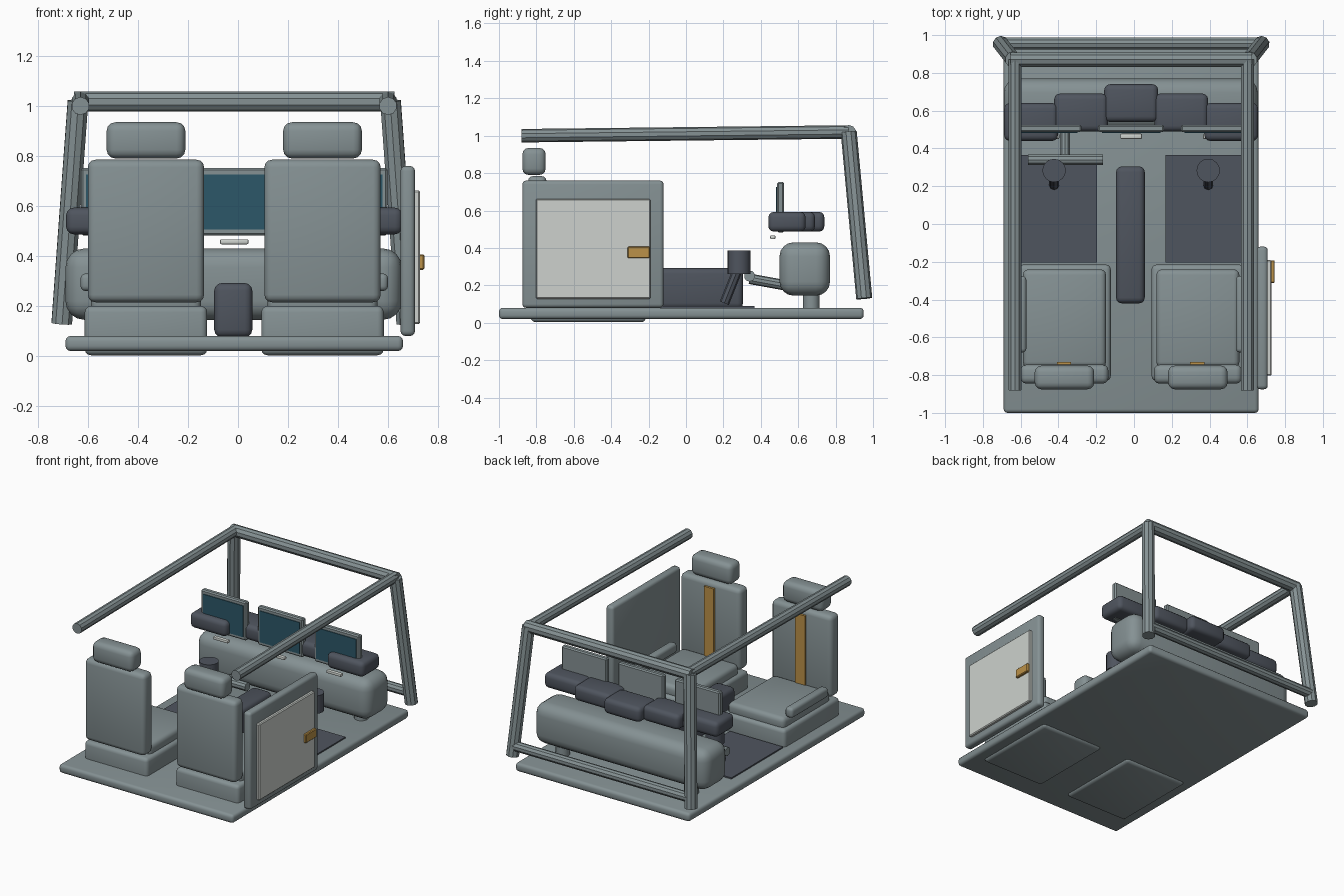
import bpy
import bmesh
from mathutils import Vector

old = bpy.data.objects.get("Cube")
if old:
    bpy.data.objects.remove(old, do_unlink=True)

MID = -0.015  # centre line of the cabin


def material(name, rgb):
    mat = bpy.data.materials.new(name)
    mat.use_nodes = True
    colour = (*rgb, 1)
    mat.diffuse_color = colour
    mat.node_tree.nodes["Principled BSDF"].inputs["Base Color"].default_value = colour
    return mat


grey = material("cabin grey", (0.235, 0.285, 0.295))
dark = material("dark rubber", (0.078, 0.09, 0.113))
pale = material("pale trim", (0.61, 0.64, 0.61))
amber = material("amber", (0.50, 0.285, 0.065))
glass = material("screen blue", (0.025, 0.095, 0.14))


def finish(name, bm, mat):
    mesh = bpy.data.meshes.new(name)
    bm.to_mesh(mesh)
    bm.free()
    mesh.materials.append(mat)
    obj = bpy.data.objects.new(name, mesh)
    bpy.context.collection.objects.link(obj)
    return obj


def box(name, xs, ys, zs, mat, bevel=0.0, segments=3):
    """Box between the given limits, with rounded edges."""
    bm = bmesh.new()
    bmesh.ops.create_cube(bm, size=1)
    for v in bm.verts:
        v.co = [(a + b) / 2 + c * (b - a) for c, (a, b) in zip(v.co, (xs, ys, zs))]
    if bevel:
        bmesh.ops.bevel(bm, geom=bm.edges[:], offset=bevel, segments=segments,
                        profile=0.5, affect='EDGES')
    return finish(name, bm, mat)


def rod(name, start, end, radius, mat, sides=10):
    """Straight round bar between two points."""
    a, b = Vector(start), Vector(end)
    bm = bmesh.new()
    bmesh.ops.create_cone(bm, cap_ends=True, segments=sides, radius1=radius,
                          radius2=radius, depth=(b - a).length)
    turn = (b - a).to_track_quat('Z', 'Y').to_matrix()
    for v in bm.verts:
        v.co = turn @ v.co + (a + b) / 2
    return finish(name, bm, mat)


def around(x, width):
    return (x - width / 2, x + width / 2)


# Floor
box("floor", (-0.69, 0.66), (-1, 0.95), (0.02, 0.08), grey, 0.02)

# Parts that appear on both sides of the cabin
for side, label in ((-1, "right"), (1, "left")):
    # Seat
    x = MID + side * 0.353
    box(label + "_seat_base", around(x, 0.49), (-0.83, -0.215), (0.003, 0.2), grey, 0.025)
    box(label + "_seat_cushion", around(x, 0.44), (-0.76, -0.24), (0.17, 0.265), grey, 0.03)
    box(label + "_seat_back", around(x, 0.465), (-0.845, -0.745), (0.215, 0.785), grey, 0.03)
    box(label + "_headrest", around(x, 0.315), (-0.875, -0.75), (0.79, 0.935), grey, 0.035)
    box(label + "_seat_belt", around(x - 0.003, 0.075), (-0.75, -0.73), (0.26, 0.75), amber)
    box(label + "_seat_bolster", around(MID + side * 0.585, 0.06), (-0.68, -0.275),
        (0.26, 0.33), grey, 0.02)

    # Floor mat
    box(label + "_floor_mat", around(MID + side * 0.387, 0.41), (-0.205, 0.365),
        (0.075, 0.089), dark)

    # Hand control
    x = MID + side * 0.408
    rod(label + "_control_knob", (x, 0.283, 0.26), (x, 0.283, 0.385), 0.062, dark, 16)
    rod(label + "_control_stem", (x, 0.275, 0.28), (x, 0.205, 0.105), 0.026, dark, 8)

    # Roll cage sides
    x = MID + side * 0.615
    top = (MID + side * 0.625, 0.87, 1.02)
    rod(label + "_roof_rail", (x, -0.88, 1.0), (x, 0.87, 1.02), 0.036, grey)
    rod(label + "_pillar", top, (MID + side * 0.69, 0.953, 0.13), 0.043, grey)

    # Dashboard support
    x = MID + side * 0.5
    rod(label + "_dashboard_leg", (x, 0.67, 0.07), (x, 0.67, 0.2), 0.045, grey, 12)

# Roll cage cross bars
rod("upper_cross_bar", (MID - 0.64, 0.87, 1.017), (MID + 0.64, 0.87, 1.017), 0.04, grey)
rod("lower_cross_bar", (MID - 0.685, 0.955, 0.2), (MID + 0.685, 0.955, 0.2), 0.033, grey)

# Dashboard with a stepped arc of pads above it
box("dashboard", (-0.69, 0.655), (0.5, 0.77), (0.145, 0.43), grey, 0.075, 4)
for i in range(-2, 3):
    y = 0.64 - 0.05 * abs(i)
    box("dashboard_pad_%d" % (i + 3), around(MID + i * 0.265, 0.285),
        (y - 0.1, y + 0.1), (0.487, 0.593), dark, 0.03)

# Screens with a pale strip below each
for i in (-1, 0, 1):
    x = MID + i * 0.438
    box("screen_frame_%d" % (i + 2), around(x, 0.35), (0.487, 0.525), (0.483, 0.752),
        grey, 0.008, 1)
    box("screen_%d" % (i + 2), around(x, 0.31), (0.482, 0.49), (0.507, 0.726), glass)
    box("pale_strip_%d" % (i + 2), around(x, 0.115), (0.45, 0.478), (0.447, 0.467),
        pale, 0.006, 2)

# Steering yoke
rod("steering_column", (-0.365, 0.56, 0.195), (-0.365, 0.34, 0.235), 0.028, grey)
rod("steering_bar", (-0.56, 0.34, 0.25), (-0.165, 0.34, 0.25), 0.03, grey)

# Centre console
box("centre_console", (-0.095, 0.057), (-0.42, 0.305), (0.075, 0.292), dark, 0.03)

# Door on the left side
box("door", (0.65, 0.708), (-0.875, -0.12), (0.08, 0.76), grey, 0.02)
box("door_panel", (0.70, 0.728), (-0.803, -0.19), (0.128, 0.662), pale, 0.006, 1)
box("door_handle", (0.72, 0.745), (-0.312, -0.192), (0.345, 0.407), amber, 0.005, 1)

# Smooth the rounded edges and keep the bar facets crisp
bpy.ops.object.select_all(action='DESELECT')
for obj in bpy.context.scene.objects:
    if obj.type == 'MESH':
        obj.select_set(True)
        bpy.context.view_layer.objects.active = obj
bpy.ops.object.shade_smooth_by_angle(angle=0.55)
